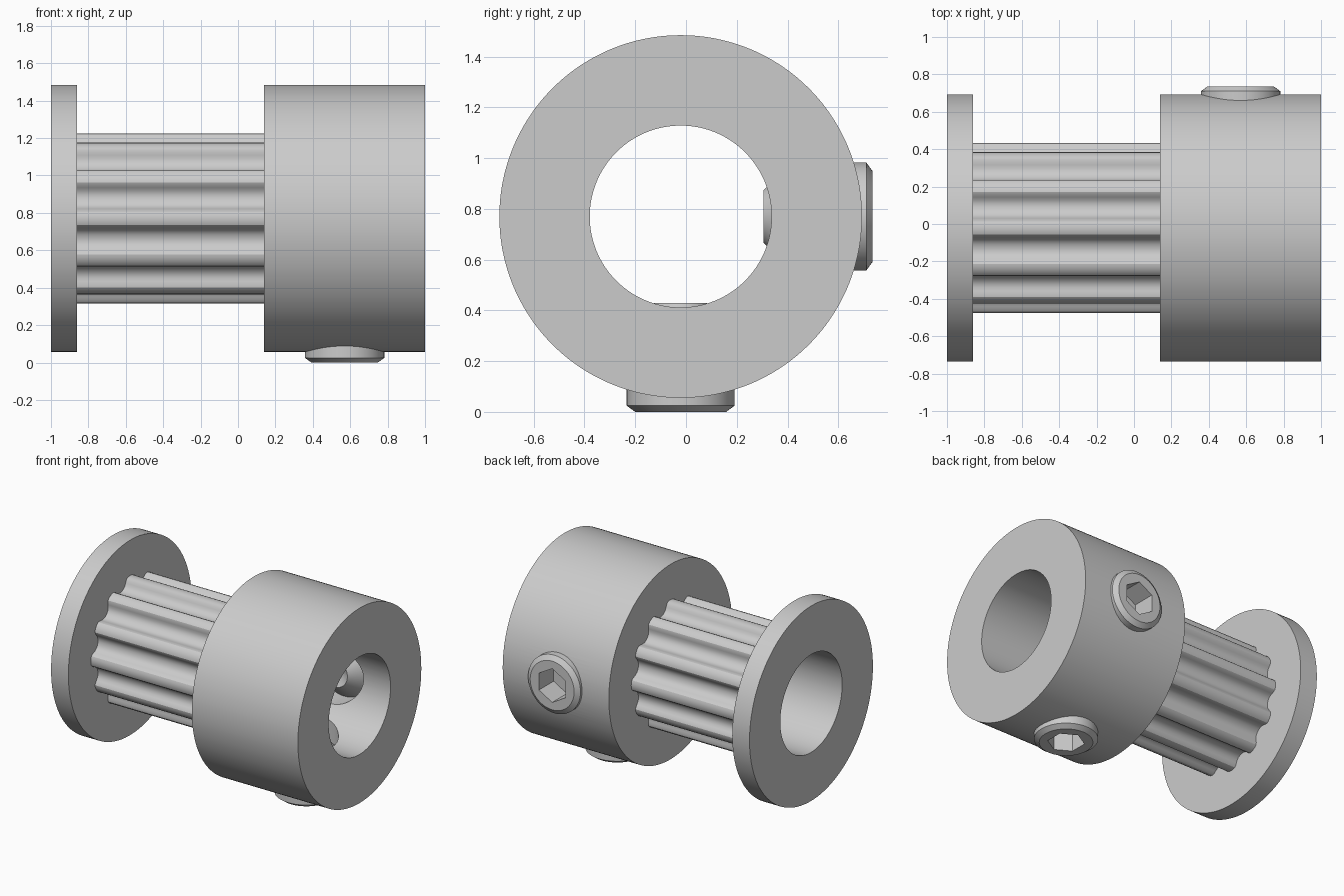
import bpy, bmesh
from math import sin, cos, pi, radians
from mathutils import Vector, Matrix

if "Cube" in bpy.data.objects:
    bpy.data.objects.remove(bpy.data.objects["Cube"])

CY, CZ = -0.021, 0.77          # pulley axis
FLANGE_R, BORE_R, SCREW_R = 0.714, 0.358, 0.2125
SCREW_X = 0.57


def loft(name, rings, closed=False, matrix=Matrix()):
    """Skin a list of equal-length rings; join last to first or cap both ends."""
    bm = bmesh.new()
    loops = [[bm.verts.new(matrix @ Vector(p)) for p in ring] for ring in rings]
    n = len(loops[0])
    pairs = list(zip(loops, loops[1:]))
    if closed:
        pairs.append((loops[-1], loops[0]))
    else:
        bm.faces.new(loops[0])
        bm.faces.new(loops[-1])
    for a, b in pairs:
        for i in range(n):
            j = (i + 1) % n
            bm.faces.new((a[i], a[j], b[j], b[i]))
    bmesh.ops.recalc_face_normals(bm, faces=bm.faces)
    mesh = bpy.data.meshes.new(name)
    bm.to_mesh(mesh)
    bm.free()
    obj = bpy.data.objects.new(name, mesh)
    bpy.context.collection.objects.link(obj)
    return obj


def smooth(obj, angle=30):
    bpy.ops.object.select_all(action='DESELECT')
    obj.select_set(True)
    bpy.context.view_layer.objects.active = obj
    bpy.ops.object.shade_smooth_by_angle(angle=radians(angle))


# Tooth profile: degrees from tip, radius; mirrored and repeated 12 times
half = [(0, .455), (2.5, .454), (4.5, .449), (6, .437), (7, .422),
        (8.5, .406), (10.5, .394), (13, .388), (15, .387)]
tooth = [(-a, r) for a, r in half[-2:0:-1]] + half
teeth = [(radians(30 * k + a), r) for k in range(12) for a, r in tooth]


def section(x, radius=None):
    return [(x, CY + (radius or r) * cos(a), CZ + (radius or r) * sin(a))
            for a, r in teeth]


# Pulley body: flange, toothed barrel, hub and through bore in one skin
body = loft("pulley_body", [
    section(-1, BORE_R), section(-1, FLANGE_R), section(-.86, FLANGE_R),
    section(-.86), section(.14),
    section(.14, FLANGE_R), section(1, FLANGE_R), section(1, BORE_R)], closed=True)

# Set screws: one from below, one from the back
SEG = 72


def circle(h, r):
    return [(r * cos(2 * pi * i / SEG), r * sin(2 * pi * i / SEG), h) for i in range(SEG)]


def hexagon(h, flat):
    pts = []
    for i in range(SEG):
        a = 2 * pi * i / SEG
        r = flat / cos((a + pi / 6) % (pi / 3) - pi / 6)   # flats face x
        pts.append((r * cos(a), r * sin(a), h))
    return pts


placements = {
    "bottom_set_screw": Matrix.Translation((SCREW_X, CY, 0)),
    "back_set_screw": Matrix.Translation((SCREW_X, .735, CZ)) @ Matrix.Rotation(pi / 2, 4, 'X'),
}
for name, m in placements.items():
    # Threaded hole in the hub
    cutter = loft("hole_cutter", [circle(-.2, SCREW_R - .001), circle(.6, SCREW_R - .001)], matrix=m)
    cutter.hide_render = True
    mod = body.modifiers.new("hole", 'BOOLEAN')
    mod.operation, mod.solver, mod.object = 'DIFFERENCE', 'EXACT', cutter
    bpy.context.view_layer.objects.active = body
    bpy.ops.object.modifier_apply(modifier=mod.name)
    bpy.data.objects.remove(cutter)
    # Screw with hex socket outside and cup point inside
    screw = loft(name, [
        hexagon(.17, .107), hexagon(0, .107), circle(0, .178),
        circle(.025, SCREW_R), circle(.32, SCREW_R),
        circle(.43, .103), circle(.375, .004)], matrix=m)
    smooth(screw)
smooth(body)
